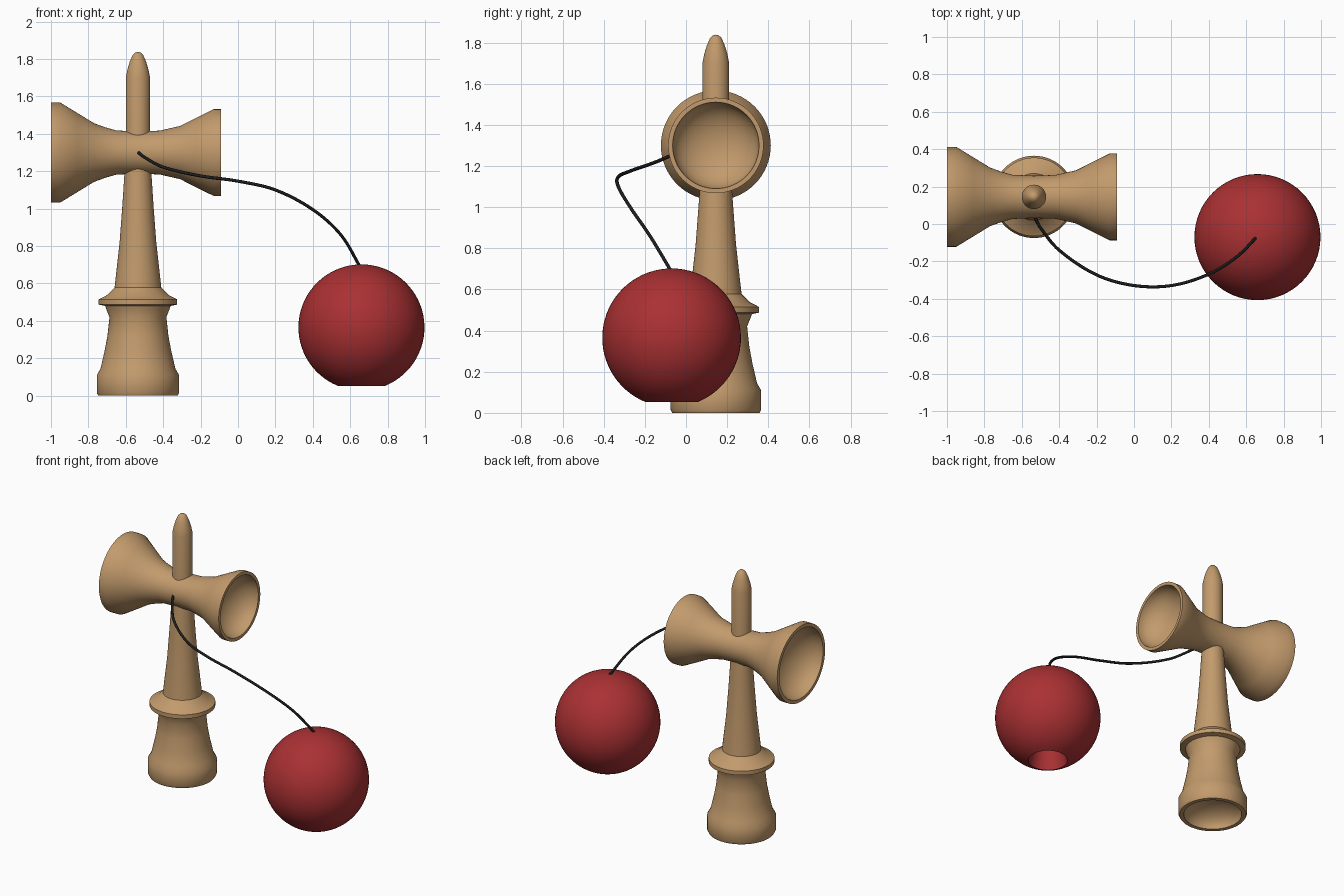
import bpy, bmesh, math
from mathutils import Matrix, Vector

if "Cube" in bpy.data.objects:
    bpy.data.objects.remove(bpy.data.objects["Cube"])


def material(name, rgb):
    m = bpy.data.materials.new(name)
    m.diffuse_color = (*rgb, 1)
    m.use_nodes = True
    m.node_tree.nodes["Principled BSDF"].inputs["Base Color"].default_value = m.diffuse_color
    return m


WOOD = material("light_wood", (0.54, 0.325, 0.15))
RED = material("red_lacquer", (0.40, 0.03, 0.033))
BLACK = material("black_cord", (0.012, 0.012, 0.012))


def lathe(name, profile, loc, mat, axis='Z', steps=64):
    """Revolve (radius, height) points about the part's own axis."""
    bm = bmesh.new()
    vs = [bm.verts.new((r, 0, h)) for r, h in profile]
    es = [bm.edges.new(p) for p in zip(vs, vs[1:])]
    bmesh.ops.spin(bm, geom=vs + es, cent=(0, 0, 0), axis=(0, 0, 1),
                   angle=math.tau, steps=steps, use_duplicate=False)
    bmesh.ops.remove_doubles(bm, verts=bm.verts, dist=1e-5)
    bmesh.ops.recalc_face_normals(bm, faces=bm.faces)
    if axis == 'X':
        bm.transform(Matrix.Rotation(math.pi / 2, 4, 'Y'))
    me = bpy.data.meshes.new(name)
    bm.to_mesh(me)
    bm.free()
    ob = bpy.data.objects.new(name, me)
    bpy.context.collection.objects.link(ob)
    ob.location = loc
    me.materials.append(mat)
    bpy.context.view_layer.objects.active = ob
    ob.select_set(True)
    bpy.ops.object.shade_smooth_by_angle(angle=math.radians(32))
    ob.select_set(False)
    return ob


def bowl(radius, rim, depth, n=10):
    """Hollow from the centre outwards; depth is signed along the axis."""
    return [(radius * math.sin(i / n * math.pi / 2),
             rim + depth * math.cos(i / n * math.pi / 2)) for i in range(n + 1)]


AX, AY, CZ = -0.535, 0.145, 1.30

# Handle with spike on top and shallow cup in the base
lathe("handle", bowl(0.185, 0.0, 0.11) + [
    (0.212, 0.0), (0.22, 0.015), (0.22, 0.11), (0.2, 0.145), (0.178, 0.24),
    (0.163, 0.32), (0.152, 0.42), (0.17, 0.465), (0.175, 0.48), (0.21, 0.487),
    (0.21, 0.515), (0.165, 0.538), (0.125, 0.578), (0.098, 0.82),
    (0.083, 1.02), (0.072, 1.19), (0.065, 1.3), (0.065, 1.70), (0.056, 1.745),
    (0.044, 1.785), (0.028, 1.822), (0.014, 1.835), (0, 1.838)],
    (AX, AY, 0), WOOD)

# Crosspiece with a large cup on the left and a smaller one on the right
left, right = -1.0 - AX, -0.09 - AX
lathe("crosspiece", bowl(0.243, left, 0.17) + [
    (0.267, left), (0.267, -0.415), (0.212, -0.325), (0.157, -0.235),
    (0.135, -0.175), (0.118, -0.115), (0.113, 0), (0.117, 0.115),
    (0.142, 0.225), (0.185, 0.31), (0.232, 0.405), (0.232, right)]
    + bowl(0.21, right, -0.15)[::-1],
    (AX, AY, CZ), WOOD, axis='X')

# Ball with a tapered bore opening at the bottom
R, HOLE = 0.337, 0.125
start = math.asin(HOLE / R)
arc = [start + (math.pi - start) * i / 32 for i in range(33)]
mouth = -R * math.cos(start)
lathe("ball", [(0, mouth + 0.17), (0.085, mouth + 0.17)]
      + [(R * math.sin(a), -R * math.cos(a)) for a in arc],
      (0.66, -0.07, 0.365), RED)

# Cord from crosspiece to ball
path = [(-0.535, 0.045, 1.302), (-0.50, -0.02, 1.275), (-0.4, -0.14, 1.222),
        (-0.2, -0.272, 1.175), (0.0, -0.329, 1.147), (0.2, -0.329, 1.10),
        (0.4, -0.268, 0.995), (0.55, -0.175, 0.86), (0.655, -0.07, 0.685)]
cu = bpy.data.curves.new("cord", 'CURVE')
cu.dimensions = '3D'
cu.bevel_depth = 0.0085
cu.bevel_resolution = 3
cu.use_fill_caps = True
sp = cu.splines.new('BEZIER')
sp.bezier_points.add(len(path) - 1)
sp.resolution_u = 8
for i, (bp, p) in enumerate(zip(sp.bezier_points, path)):
    a, b = Vector(path[max(i - 1, 0)]), Vector(path[min(i + 1, len(path) - 1)])
    t = (b - a).normalized()
    p = Vector(p)
    bp.co = p
    bp.handle_left_type = bp.handle_right_type = 'FREE'
    bp.handle_left = p - t * (p - a).length / 3
    bp.handle_right = p + t * (b - p).length / 3
cu.materials.append(BLACK)
bpy.context.collection.objects.link(bpy.data.objects.new("cord", cu))
